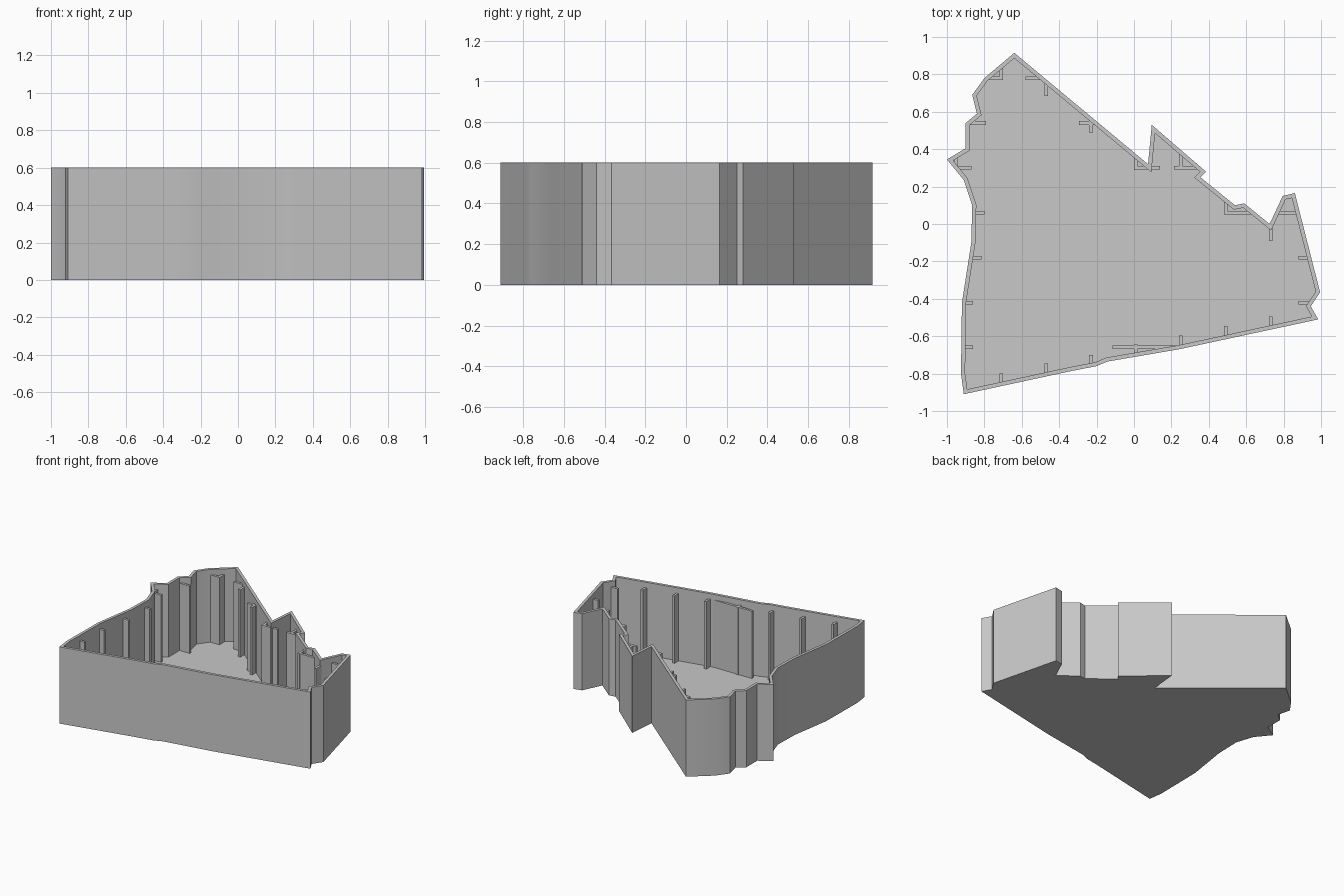
import bpy
import bmesh
import math
from mathutils import Vector

old_cube = bpy.data.objects.get("Cube")
if old_cube:
    bpy.data.objects.remove(old_cube, do_unlink=True)

HEIGHT = 0.6
WALL = 0.022
FLOOR = 0.03
RIB_TOP = 0.557
RIB_WIDTH = 0.019
PITCH = 0.24


def make_material(name, value):
    material = bpy.data.materials.new(name)
    material.use_nodes = True
    colour = (value, value, value, 1)
    material.diffuse_color = colour
    material.node_tree.nodes["Principled BSDF"].inputs["Base Color"].default_value = colour
    return material


def make_object(name, bm, material):
    bmesh.ops.recalc_face_normals(bm, faces=bm.faces[:])
    mesh = bpy.data.meshes.new(name)
    bm.to_mesh(mesh)
    bm.free()
    mesh.materials.append(material)
    obj = bpy.data.objects.new(name, mesh)
    bpy.context.collection.objects.link(obj)
    return obj


def inset_outline(points, distance):
    """Mitred inward offset of a clockwise outline."""
    result = []
    for i, point in enumerate(points):
        before = (point - points[i - 1]).normalized()
        after = (points[(i + 1) % len(points)] - point).normalized()
        normal_a = Vector((before.y, -before.x))
        normal_b = Vector((after.y, -after.x))
        miter = (normal_a + normal_b).normalized()
        result.append(point + miter * distance / max(miter.dot(normal_a), 0.3))
    return result


def add_ring(bm, points, z):
    return [bm.verts.new((p.x, p.y, z)) for p in points]


def bridge(bm, lower, upper):
    for i in range(len(lower)):
        bm.faces.new((lower[i - 1], lower[i], upper[i], upper[i - 1]))


def add_box(bm, x_range, y_range, z_range):
    corners = [(x_range[0], y_range[0]), (x_range[1], y_range[0]),
               (x_range[1], y_range[1]), (x_range[0], y_range[1])]
    rings = [add_ring(bm, [Vector(c) for c in corners], z) for z in z_range]
    bridge(bm, rings[0], rings[1])
    for ring in rings:
        bm.faces.new(ring)


grey = make_material("plain grey", 0.58)

# Irregular outline, clockwise from the rear peak
outline = [Vector(p) for p in (
    (-.64, .915), (.075, .32), (.095, .53), (.385, .28), (.355, .25),
    (.54, .1), (.59, .11), (.725, 0), (.795, .15), (.86, .165),
    (.995, -.365), (.945, -.44), (.985, -.51), (.24, -.67), (-.14, -.735),
    (-.2, -.76), (-.33, -.785), (-.91, -.91), (-.925, -.8), (-.92, -.42),
    (-.87, -.1), (-.865, .1), (-.91, .235), (-1, .345), (-.9, .405),
    (-.9, .54), (-.84, .59), (-.865, .69), (-.8, .78))]
inner = inset_outline(outline, WALL)

# Open tray: underside, outer wall, rim, inner wall and floor
bm = bmesh.new()
rings = [add_ring(bm, outline, 0), add_ring(bm, outline, HEIGHT),
         add_ring(bm, inner, HEIGHT), add_ring(bm, inner, FLOOR)]
for lower, upper in zip(rings, rings[1:]):
    bridge(bm, lower, upper)
bm.faces.new(rings[0])
bm.faces.new(rings[-1])
tray = make_object("tray_shell", bm, grey)

# Soften only the gentle bends of the wall
bpy.ops.object.select_all(action="DESELECT")
tray.select_set(True)
bpy.context.view_layer.objects.active = tray
bpy.ops.object.shade_smooth_by_angle(angle=math.radians(25))

# Ribs on a regular grid: grid line number, start and end along that line
lengthwise_ribs = (
    (-3, -.86, -.8), (-2, -.805, -.745), (-1, -.757, -.7), (0, -.7, -.645),
    (1, -.66, -.595), (2, -.608, -.545), (3, -.557, -.495),
    (-4, .3, .36), (-3, .77, .84), (-2, .685, .755), (-1, .49, .56),
    (0, .29, .36), (1, .29, .38), (2, .05, .125), (3, -.09, 0))
crosswise_ribs = (
    (-3, -.915, -.86), (-2, -.912, -.86), (-1, -.875, -.815), (0, -.86, -.8),
    (1, -.945, -.87), (2, -.885, -.79), (3, -.785, -.7),
    (3, -.58, -.495), (2, -.295, -.21), (1, 0, .14), (1, .215, .345),
    (0, .49, .635), (0, .76, .878), (-1, .88, .938), (-2, .88, .948),
    (-3, -.115, .23))

bm = bmesh.new()
half = RIB_WIDTH / 2
rib_heights = (FLOOR / 2, RIB_TOP)
for line, start, end in lengthwise_ribs:
    x = line * PITCH + .01
    add_box(bm, (x - half, x + half), (start, end), rib_heights)
for line, start, end in crosswise_ribs:
    y = line * PITCH + .06
    add_box(bm, (start, end), (y - half, y + half), rib_heights)
make_object("stiffening_ribs", bm, grey)
